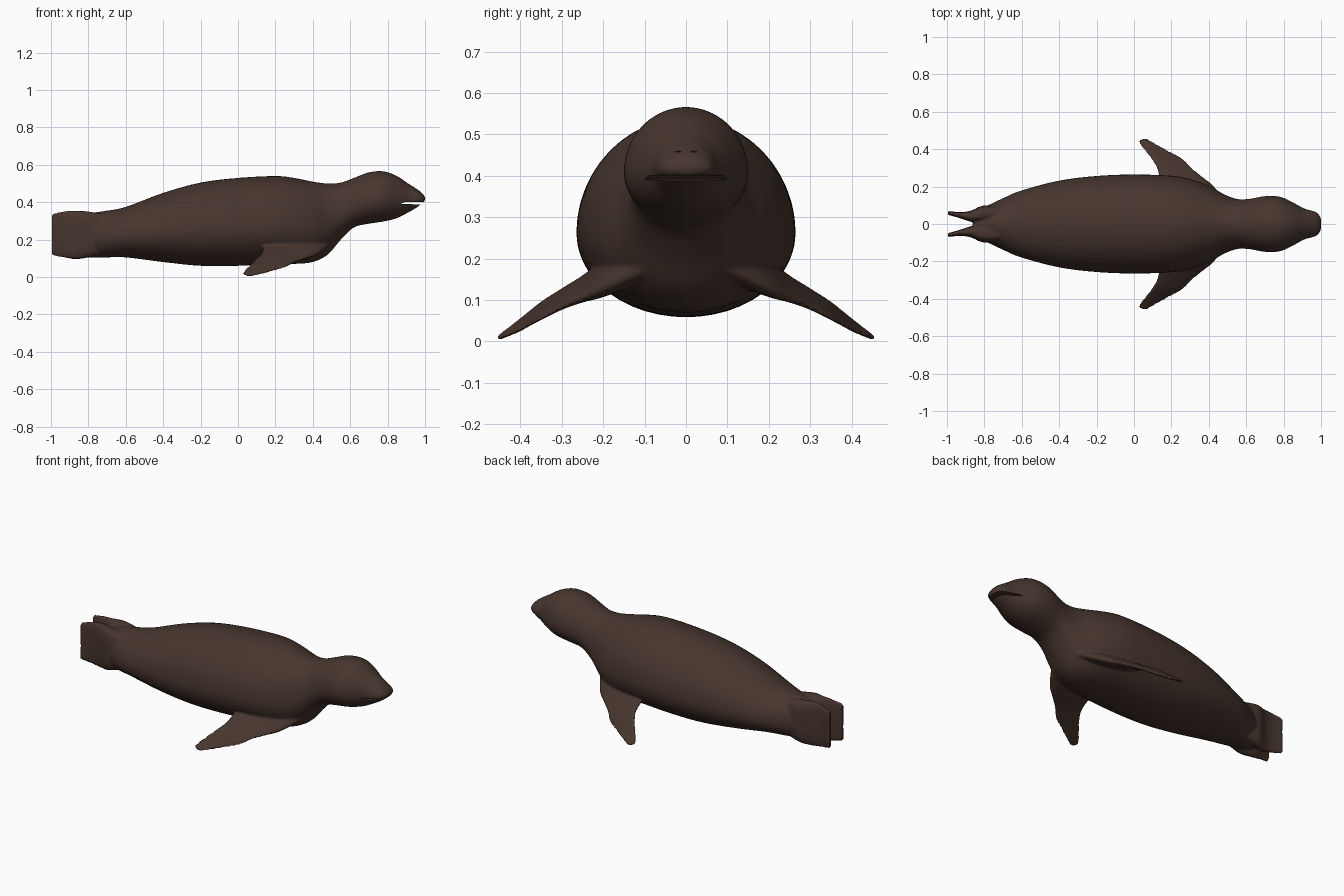
import bpy, bmesh, math
from mathutils import Vector

cube = bpy.data.objects.get("Cube")
if cube:
    bpy.data.objects.remove(cube)

skin = bpy.data.materials.new("dark brown skin")
skin.use_nodes = True
BROWN = (0.062, 0.036, 0.027, 1)
skin.diffuse_color = BROWN
skin.node_tree.nodes["Principled BSDF"].inputs["Base Color"].default_value = BROWN
skin.node_tree.nodes["Principled BSDF"].inputs["Roughness"].default_value = 0.8


def refine(stations, steps=5):
    """Smooth curve through all stations."""
    pts = [Vector(s) for s in stations]
    out = []
    for i in range(len(pts) - 1):
        b, c = pts[i], pts[i + 1]
        a, d = pts[max(i - 1, 0)], pts[min(i + 2, len(pts) - 1)]
        for k in range(steps):
            t = k / steps
            out.append(b + (c - a) * t / 2 + (a * 2 - b * 5 + c * 4 - d) * t * t / 2
                       + (b * 3 - a - c * 3 + d) * t ** 3 / 2)
    return out + [pts[-1]]


def loft(bm, rings):
    """Skin a list of point rings and cap both ends."""
    loops = [[bm.verts.new(p) for p in ring] for ring in rings]
    n = len(loops[0])
    faces = [bm.faces.new(loops[0]), bm.faces.new(loops[-1])]
    for a, b in zip(loops, loops[1:]):
        for i in range(n):
            j = (i + 1) % n
            faces.append(bm.faces.new((a[i], a[j], b[j], b[i])))
    bmesh.ops.recalc_face_normals(bm, faces=faces)


def angles(n):
    return [2 * math.pi * i / n for i in range(n)]


def power(v, e):
    return math.copysign(abs(v) ** e, v)


def body_ring(s):
    x, half, low, high = s
    mid = low + (high - low) * 0.43
    return [(x, half * math.cos(a),
             mid + math.sin(a) * ((high - mid) if math.sin(a) > 0 else (mid - low)))
            for a in angles(48)]


# Body and head: x, half width, underside, top
BODY = [
    (-.86, .055, .13, .32), (-.8, .09, .105, .34), (-.7, .138, .105, .355),
    (-.6, .18, .105, .375), (-.4, .232, .08, .45), (-.2, .257, .06, .505),
    (0, .265, .06, .53), (.2, .258, .068, .54), (.3, .24, .07, .53),
    (.4, .205, .08, .51), (.48, .16, .12, .5), (.55, .134, .2, .505),
    (.62, .135, .265, .53), (.7, .149, .285, .56), (.78, .146, .297, .565),
    (.85, .115, .315, .54), (.91, .083, .345, .5), (.95, .072, .368, .475),
    (.975, .063, .386, .457), (.99, .05, .398, .442), (1, .03, .408, .43)]

# Fore flipper: y, trailing x and z, leading x and z, thickness
FORE = [
    (.1, .12, .24, .5, .18, .12), (.2, .13, .175, .43, .13, .08),
    (.25, .13, .148, .37, .105, .05), (.3, .12, .122, .31, .082, .034),
    (.35, .09, .092, .26, .055, .026), (.4, .05, .052, .17, .028, .022),
    (.44, .022, .02, .1, .012, .016), (.455, .04, .01, .075, .007, .01)]

# Hind flipper: x, centre y, half thickness, underside, top
HIND = [
    (-.68, .05, .035, .14, .33), (-.8, .055, .044, .105, .35),
    (-.87, .042, .03, .096, .355), (-.93, .047, .016, .104, .352),
    (-.99, .059, .011, .114, .338)]


def fore_ring(s, side):
    y, tx, tz, lx, lz, thick = s
    ring = []
    for a in angles(24):
        u = 0.5 + 0.5 * math.cos(a)
        ring.append((tx + (lx - tx) * u, side * y,
                     tz + (lz - tz) * u + thick / 2 * math.sin(a)))
    return ring


def hind_ring(s, side, last):
    x, y, half, low, high = s
    ring = []
    for a in angles(64):
        v = power(math.sin(a), 0.6)
        # Five rounded toes along the rear edge
        toe = 0.013 * abs(math.sin((v + 1) * math.pi * 2.5)) if last else 0
        ring.append((x - toe, side * (y + half * power(math.cos(a), 0.7)),
                     (low + high) / 2 + v * (high - low) / 2))
    return ring


bm = bmesh.new()
loft(bm, [body_ring(s) for s in refine(BODY)])
for side in (-1, 1):
    loft(bm, [fore_ring(s, side) for s in refine(FORE)])
    stations = refine(HIND)
    loft(bm, [hind_ring(s, side, s is stations[-1]) for s in stations])
mesh = bpy.data.meshes.new("seal_body")
bm.to_mesh(mesh)
bm.free()
seal = bpy.data.objects.new("seal_body", mesh)
bpy.context.collection.objects.link(seal)
mesh.materials.append(skin)

# Cutters for the open mouth and the nostrils
cut_mesh = bpy.data.meshes.new("face_cutter")
bm = bmesh.new()
outline = [(.87, .391), (1.1, .384), (1.1, .404), (.89, .4)]
loft(bm, [[(x, y, z) for x, z in outline] for y in (-.2, .2)])
for side in (-1, 1):
    made = bmesh.ops.create_icosphere(bm, subdivisions=2, radius=1)["verts"]
    bmesh.ops.scale(bm, vec=(.012, .013, .003), verts=made)
    bmesh.ops.translate(bm, vec=(.978, side * .022, .458), verts=made)
bm.to_mesh(cut_mesh)
bm.free()
cutter = bpy.data.objects.new("face_cutter", cut_mesh)
bpy.context.collection.objects.link(cutter)
cut_mesh.materials.append(skin)
cutter.hide_render = True

# Blend the parts into one skin, then cut the face
remesh = seal.modifiers.new("blend", 'REMESH')
remesh.mode = 'VOXEL'
remesh.voxel_size = 0.0065
smooth = seal.modifiers.new("soften", 'SMOOTH')
smooth.factor = 0.5
smooth.iterations = 6
cut = seal.modifiers.new("face", 'BOOLEAN')
cut.operation = 'DIFFERENCE'
cut.solver = 'EXACT'
cut.object = cutter

bpy.ops.object.select_all(action='DESELECT')
seal.select_set(True)
bpy.context.view_layer.objects.active = seal
for name in ("blend", "soften", "face"):
    bpy.ops.object.modifier_apply(modifier=name)
bpy.data.objects.remove(cutter)
bpy.ops.object.shade_smooth_by_angle(angle=math.radians(40))
